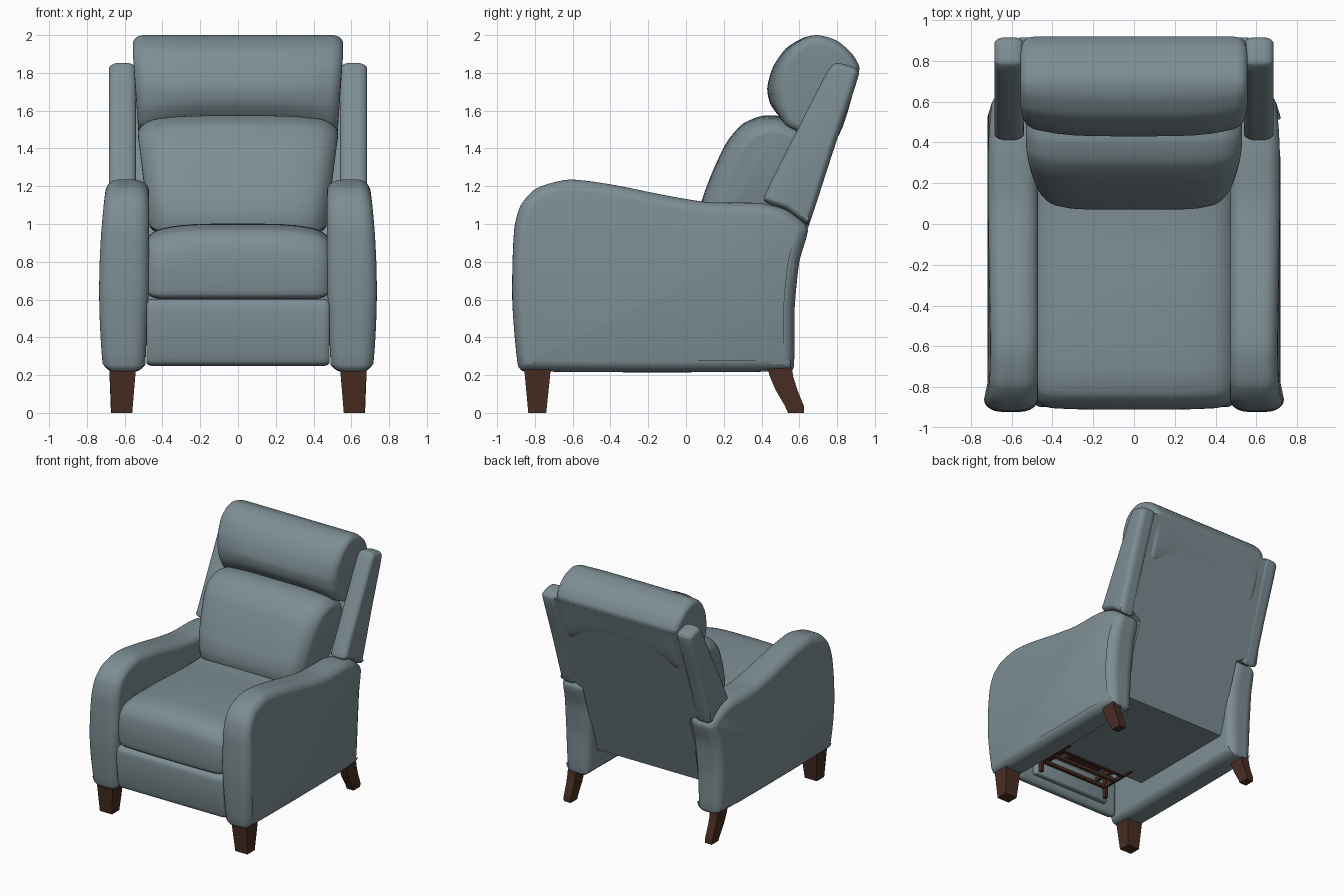
import bpy, bmesh
from math import sin, cos, pi, radians
from mathutils import Vector

old = bpy.data.objects.get("Cube")
if old:
    bpy.data.objects.remove(old, do_unlink=True)


def material(name, rgb):
    m = bpy.data.materials.new(name)
    m.use_nodes = True
    m.diffuse_color = (*rgb, 1)
    m.node_tree.nodes["Principled BSDF"].inputs["Base Color"].default_value = (*rgb, 1)
    m.node_tree.nodes["Principled BSDF"].inputs["Roughness"].default_value = 0.7
    return m


FABRIC = material("blue grey upholstery", (0.205, 0.27, 0.295))
WOOD = material("dark brown wood", (0.065, 0.026, 0.017))


def finish(bm, name, mat, angle=40):
    bmesh.ops.recalc_face_normals(bm, faces=bm.faces)
    mesh = bpy.data.meshes.new(name)
    bm.to_mesh(mesh)
    bm.free()
    mesh.materials.append(mat)
    mesh.shade_smooth()
    mesh.set_sharp_from_angle(angle=radians(angle))
    ob = bpy.data.objects.new(name, mesh)
    bpy.context.collection.objects.link(ob)
    return ob


def smooth_loop(points, steps=5):
    """Closed curve through the points."""
    p = [Vector(q) for q in points]
    n, out = len(p), []
    for i in range(n):
        a, b, c, d = p[i - 1], p[i], p[(i + 1) % n], p[(i + 2) % n]
        k = 0.35 * (c - b).length
        m0, m1 = (c - a).normalized() * k * 2, (d - b).normalized() * k * 2
        for j in range(steps):
            t = j / steps
            out.append(b * (2*t**3 - 3*t**2 + 1) + m0 * (t**3 - 2*t**2 + t)
                       + c * (3*t**2 - 2*t**3) + m1 * (t**3 - t**2))
    return out


def inset_loop(loop, dist):
    n = len(loop)
    area = sum(loop[i - 1].cross(loop[i]) for i in range(n))
    side = 1 if area > 0 else -1
    out = []
    for i in range(n):
        t = (loop[(i + 1) % n] - loop[i - 1]).normalized()
        out.append(loop[i] + Vector((-t.y, t.x)) * side * dist)
    return out


def padded(name, profile, half, round_x, inset, x0=0, warp=None, side=1):
    """Side profile swept across x, with softly rounded ends."""
    loop = smooth_loop(profile)
    arc = [(half - round_x * (1 - sin(a)), inset * (1 - cos(a)))
           for a in (i * pi / 14 for i in range(8))]
    inner = half - round_x
    middle = [(inner * k / 5, 0) for k in range(-4, 5)]
    stations = [(-x, d) for x, d in reversed(arc)] + middle + arc
    bm = bmesh.new()
    rings = []
    for x, d in stations:
        ring = []
        for q in inset_loop(loop, d):
            v = Vector((x0 + x, q.x, q.y))
            if warp:
                v = Vector(warp(*v))
            ring.append(bm.verts.new((v.x * side, v.y, v.z)))
        rings.append(ring)
    n = len(loop)
    for r, s in zip(rings, rings[1:]):
        for i in range(n):
            bm.faces.new((r[i - 1], r[i], s[i], s[i - 1]))
    bm.faces.new(rings[0])
    bm.faces.new(rings[-1])
    return finish(bm, name, FABRIC)


def block(name, lo, hi, mat, bevel=0.0):
    bm = bmesh.new()
    bmesh.ops.create_cube(bm, size=1)
    for v in bm.verts:
        v.co = [l + (c + 0.5) * (h - l) for c, l, h in zip(v.co, lo, hi)]
    if bevel:
        bmesh.ops.bevel(bm, geom=bm.edges[:], offset=bevel, segments=3,
                        profile=0.5, affect='EDGES')
    return finish(bm, name, mat)


def stacked(name, levels, mat, side=1):
    """Rectangular sections (z, x0, x1, y0, y1) joined upwards."""
    bm = bmesh.new()
    rings = [[bm.verts.new((side * x, y, z)) for x, y in
              ((a, c), (b, c), (b, d), (a, d))] for z, a, b, c, d in levels]
    for r, s in zip(rings, rings[1:]):
        for i in range(4):
            bm.faces.new((r[i - 1], r[i], s[i], s[i - 1]))
    bm.faces.new(rings[0])
    bm.faces.new(rings[-1])
    return finish(bm, name, mat, 25)


# Arms, wings and legs, one of each per side
ARM = [(-.86, .22), (-.89, .25), (-.92, .6), (-.91, .97), (-.875, 1.1), (-.79, 1.19),
       (-.62, 1.235), (-.4, 1.21), (-.1, 1.15), (.12, 1.115), (.4, 1.11), (.53, 1.075),
       (.63, 1.0), (.645, .96), (.6, .8), (.575, .55), (.572, .25), (.555, .22)]
WING = [(.415, 1.12), (.425, 1.17), (.6, 1.52), (.75, 1.81), (.785, 1.85), (.82, 1.85),
        (.9, 1.825), (.915, 1.79), (.78, 1.39), (.66, 1.02), (.64, 1.0), (.53, 1.075)]


def arm_warp(x, y, z):
    if x > 0.6:
        x -= (x - 0.6) * 0.22 * ((z - 0.65) / 0.5) ** 2
        x -= (x - 0.6) * 0.3 * max(0, (y - 0.3) / 0.35) ** 2
    else:
        x += (0.6 - x) * 0.15 * max(0, (0.7 - z) / 0.45)
    return x, y, z


for side, label in ((1, "left"), (-1, "right")):
    padded(label + "_arm", ARM, 0.132, 0.085, 0.06, 0.603, arm_warp, side)
    padded(label + "_back_wing", WING, 0.072, 0.05, 0.035, 0.612, None, side)
    stacked(label + "_front_leg", [(0, .56, .67, -.835, -.74), (.24, .54, .682, -.857, -.715)],
            WOOD, side)
    stacked(label + "_back_leg", [(0, .61, .672, .54, .625), (.035, .61, .674, .525, .625),
                                  (.12, .61, .677, .475, .59), (.19, .61, .68, .445, .568),
                                  (.24, .61, .68, .43, .56)], WOOD, side)

# Seat cushion
padded("seat_cushion", [(-.87, .605), (-.9, .63), (-.91, .77), (-.895, .89), (-.84, .965),
                        (-.72, .998), (-.4, 1.0), (0, .98), (.35, .97), (.38, .8), (.36, .62),
                        (0, .605)], 0.485, 0.09, 0.045,
       warp=lambda x, y, z: (x, y + .015 * (x / .48) ** 4 * (y < -.6),
                             z - .05 * (x / .48) ** 4 * max(0, z - .7) / .3))

# Footrest panel below the cushion
padded("footrest_panel", [(-.84, .25), (-.87, .27), (-.895, .42), (-.895, .57), (-.87, .6),
                          (-.81, .6), (-.79, .57), (-.79, .28), (-.81, .25)],
       0.485, 0.04, 0.02)

# Lower back cushion, narrower towards the seat
padded("lumbar_cushion", [(.09, .96), (.07, 1.03), (.085, 1.13), (.15, 1.3), (.22, 1.44),
                          (.3, 1.53), (.4, 1.572), (.5, 1.57), (.62, 1.51), (.66, 1.4),
                          (.55, 1.1), (.45, .96)], 0.53, 0.1, 0.06,
       warp=lambda x, y, z: (x * (.89 + .11 * min(1, max(0, (z - 1) / .5))),
                             y + .07 * (x / .53) ** 6 * max(0, (.6 - y) / .5),
                             z - .04 * (x / .53) ** 4 * max(0, (z - 1.2) / .37)))

# Head cushion, sagging slightly at its lower corners
padded("head_cushion", [(.6, 1.53), (.5, 1.565), (.445, 1.64), (.43, 1.72), (.46, 1.83),
                        (.53, 1.93), (.62, 1.985), (.7, 2.0), (.8, 1.97), (.88, 1.9),
                        (.918, 1.83), (.905, 1.77), (.81, 1.52), (.7, 1.5)],
       0.557, 0.06, 0.045,
       warp=lambda x, y, z: (x * (.94 + .06 * min(1, (z - 1.5) / .4)),
                             y + .05 * (x / .55) ** 4 * max(0, (.7 - y) / .27),
                             z - .06 * (x / .55) ** 4 * max(0, (1.75 - z) / .2)))

# Sloping back panel, narrow between the arms and wide between the wings
back = lambda z: 0.65 + 0.327 * (z - 0.99)
stacked("back_panel", [(z, -w, w, back(z) - .1, back(z)) for z, w in
                       ((.41, .485), (.99, .485), (1.04, .575), (1.8, .56))], FABRIC)

# Seat base
block("seat_base", (-.485, -.49, .41), (.485, .44, .64), FABRIC)

# Folding mechanism under the seat
block("footrest_backing", (-.36, -.79, .3), (.36, -.74, .5), FABRIC, 0.015)
for y in (-.72, -.6, -.5):
    block("cross_rail", (-.32, y - .012, .4), (.32, y + .012, .425), WOOD)
for side in (-1, 1):
    for x, z in ((.31, .4), (.24, .44)):
        block("side_link", (side * x - .01, -.74, z), (side * x + .01, -.4, z + .03), WOOD)
    block("upright_link", (side * .32 - .012, -.74, .32), (side * .32 + .012, -.71, .6), WOOD)
block("motor_plate", (-.16, -.66, .45), (.16, -.52, .47), WOOD)
